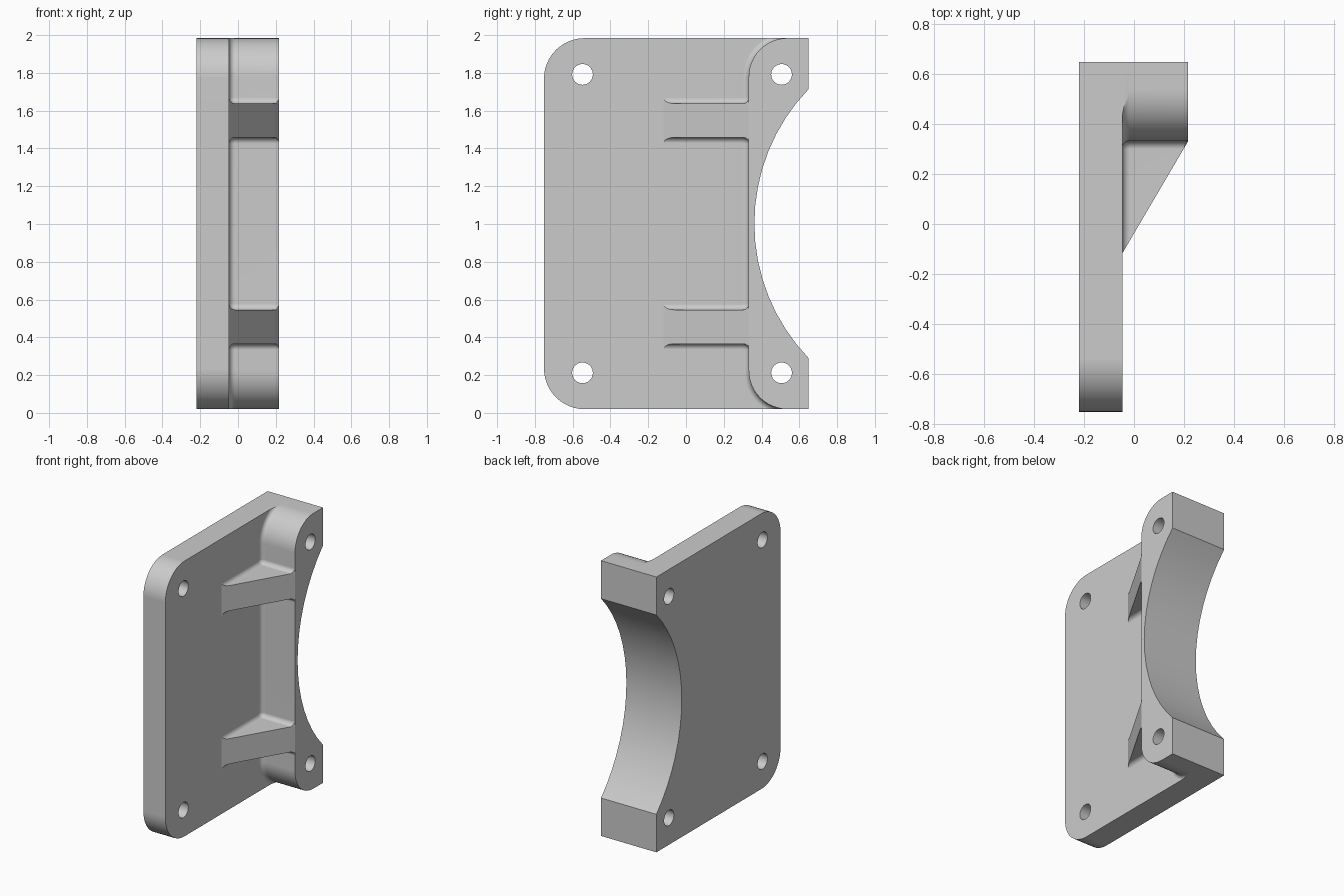
import bpy, bmesh, math

cube = bpy.data.objects.get("Cube")
if cube:
    bpy.data.objects.remove(cube, do_unlink=True)

# Main dimensions (x is the thickness direction, outlines lie in y-z)
X_BACK, X_PLATE, X_TOP = -0.22, -0.047, 0.217
Y_FRONT, Y_REAR, Y_WALL = -0.752, 0.648, 0.332
ZC, HALF = 1.002, 0.982                 # mid height, half height
RIB_IN, RIB_OUT, RIB_TIP = 0.456, 0.636, -0.118
CUT_HALF, CUT_Y = 0.711, 0.362          # curved saddle cut-out
R_PLATE, R_FLANGE, R_BASE, R_RIB = 0.215, 0.205, 0.03, 0.032
HOLE_R, HOLE_Z = 0.055, 0.79

grey = bpy.data.materials.new("plain grey")
grey.use_nodes = True
COLOUR = (0.6, 0.6, 0.6, 1)
grey.diffuse_color = COLOUR
grey.node_tree.nodes["Principled BSDF"].inputs["Base Color"].default_value = COLOUR


def arc(cy, cz, r, a0, a1, n):
    """Points on a circular arc, angles in degrees."""
    angles = [math.radians(a0 + (a1 - a0) * i / n) for i in range(n + 1)]
    return [(cy + r * math.cos(a), cz + r * math.sin(a)) for a in angles]


def saddle():
    """Upper half of the curved cut, from the rear face to mid height."""
    sag = Y_REAR - CUT_Y
    r = (CUT_HALF ** 2 + sag ** 2) / (2 * sag)
    a = math.degrees(math.asin(CUT_HALF / r))
    return arc(CUT_Y + r, 0, r, 180 - a, 180, 8)


def mirrored(half):
    """Close an upper half outline with its mirror image below mid height."""
    low = [(y, -z) for y, z in reversed(half) if abs(z) > 1e-6]
    return half + low


def loft(name, layers):
    """Join equal-length outlines, given as (x, points), into a solid."""
    bm = bmesh.new()
    rings = [[bm.verts.new((x, y, z + ZC)) for y, z in pts] for x, pts in layers]
    n = len(rings[0])
    for a, b in zip(rings, rings[1:]):
        for i in range(n):
            j = (i + 1) % n
            bm.faces.new((a[i], a[j], b[j], b[i]))
    bm.faces.new(rings[0])
    bm.faces.new(rings[-1])
    bmesh.ops.remove_doubles(bm, verts=bm.verts, dist=1e-5)
    bmesh.ops.recalc_face_normals(bm, faces=bm.faces)
    mesh = bpy.data.meshes.new(name)
    bm.to_mesh(mesh)
    bm.free()
    mesh.materials.append(grey)
    obj = bpy.data.objects.new(name, mesh)
    bpy.context.collection.objects.link(obj)
    return obj


def boolean(target, tool, operation):
    mod = target.modifiers.new(operation.lower(), "BOOLEAN")
    mod.operation, mod.solver, mod.object = operation, "EXACT", tool
    bpy.context.view_layer.objects.active = target
    bpy.ops.object.modifier_apply(modifier=mod.name)
    bpy.data.objects.remove(tool, do_unlink=True)


# Base plate: rounded front corners, square rear corners, curved cut
plate_half = [(Y_FRONT, 0)]
plate_half += arc(Y_FRONT + R_PLATE, HALF - R_PLATE, R_PLATE, 180, 90, 12)
plate_half += [(Y_REAR, HALF)] + saddle()
plate = mirrored(plate_half)
bracket = loft("bracket", [(X_BACK, plate), (X_PLATE, plate)])


# Raised flange with two sloping ribs, filleted into the plate
def flange_outline(x, d):
    """Outline at height x, grown by d where it blends into the plate."""
    tip = RIB_TIP + (Y_WALL - RIB_TIP) * (x - X_PLATE) / (X_TOP - X_PLATE)
    cy, r = Y_WALL - R_RIB, R_RIB - d
    inner = arc(cy, RIB_IN - R_RIB, r, 0, 90, 4)
    outer = arc(cy, RIB_OUT + R_RIB, r, 270, 360, 4)
    clip = lambda pts: [(max(y, tip), z) for y, z in pts]
    half = [(Y_WALL - d, 0)] + clip(inner)
    half += [(tip, RIB_IN - d), (tip, RIB_OUT + d)] + clip(outer)
    big = R_FLANGE + d
    end = 180 - math.degrees(math.asin(R_FLANGE / big))
    half += arc(Y_WALL + R_FLANGE, HALF - R_FLANGE, big, 180, end, 12)
    return mirrored(half + [(Y_REAR, HALF)] + saddle())


levels = []
for i in range(6):
    a = math.radians(89 - 89 * i / 5)
    x = X_PLATE if i == 0 else X_PLATE + R_BASE * (1 - math.sin(a))
    levels.append((x, R_BASE * (1 - math.cos(a))))
x_blend = X_TOP - R_RIB * (X_TOP - X_PLATE) / (Y_WALL - RIB_TIP)
levels += [(x_blend + (X_TOP - x_blend) * i / 4, 0) for i in range(5)]
flange = loft("flange", [(x, flange_outline(x, d)) for x, d in levels])
boolean(bracket, flange, "UNION")

# Four bolt holes
for y in (-0.548, 0.506):
    for z in (-HOLE_Z, HOLE_Z):
        ring = arc(y, z, HOLE_R, 0, 345, 23)
        boolean(bracket, loft("hole_cutter", [(-0.4, ring), (0.4, ring)]), "DIFFERENCE")

# Smooth fillets and arcs, crisp edges elsewhere
bpy.ops.object.select_all(action="DESELECT")
bracket.select_set(True)
bpy.context.view_layer.objects.active = bracket
bpy.ops.object.shade_smooth_by_angle(angle=math.radians(30))
weighted = bracket.modifiers.new("even_shading", "WEIGHTED_NORMAL")
weighted.keep_sharp = True
